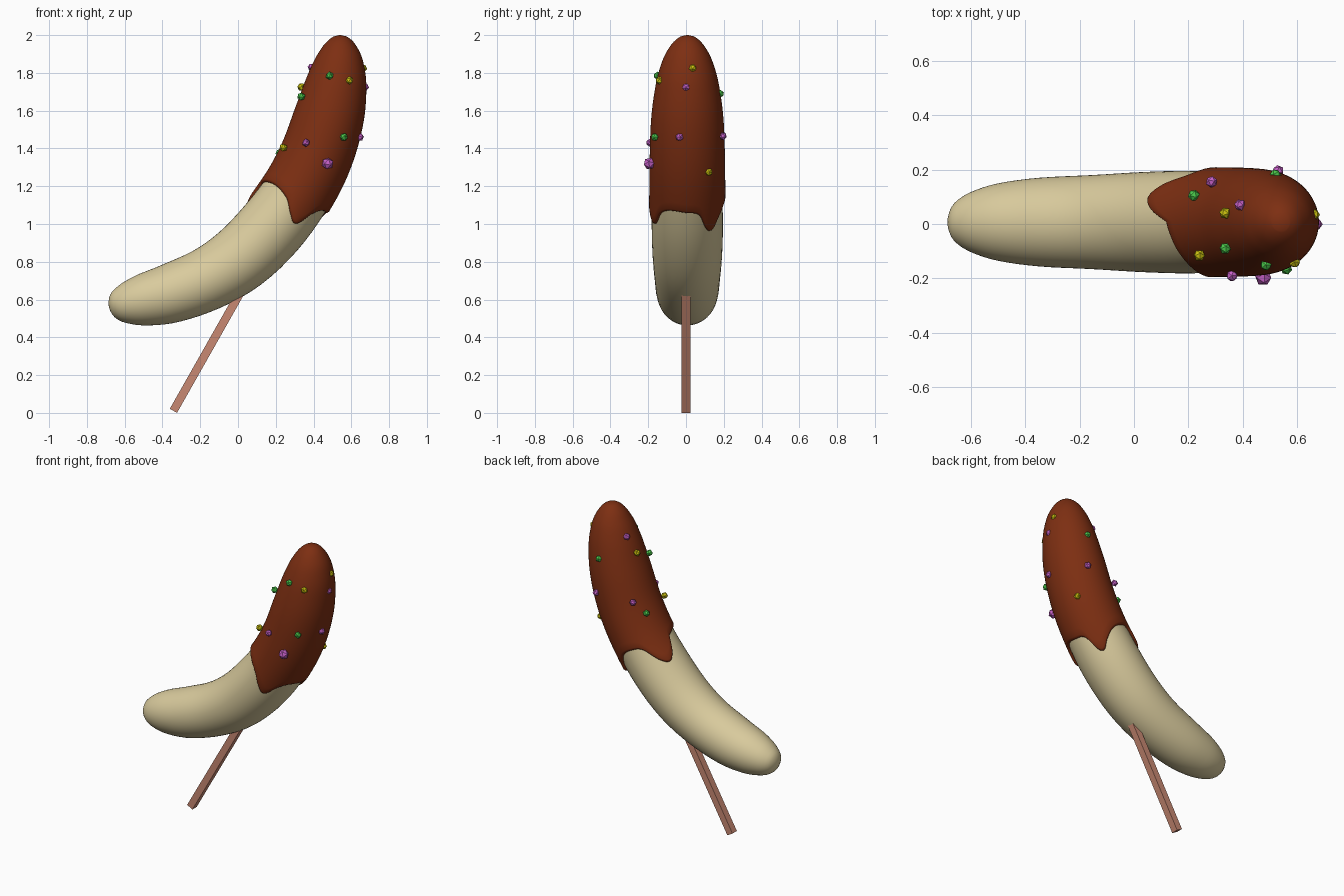
import bpy
import bmesh
import math
from mathutils import Vector

old = bpy.data.objects.get("Cube")
if old:
    bpy.data.objects.remove(old, do_unlink=True)


def material(name, rgb):
    mat = bpy.data.materials.new(name)
    mat.use_nodes = True
    color = (*rgb, 1)
    mat.diffuse_color = color
    shader = mat.node_tree.nodes["Principled BSDF"]
    shader.inputs["Base Color"].default_value = color
    shader.inputs["Roughness"].default_value = 0.6
    return mat


cream = material("cream fruit", (0.70, 0.60, 0.34))
brown = material("chocolate brown", (0.205, 0.028, 0.006))
wood = material("pinkish wood", (0.58, 0.25, 0.17))
pink = material("pink candy", (0.57, 0.12, 0.58))
yellow = material("yellow candy", (0.61, 0.55, 0.005))
green = material("green candy", (0.07, 0.58, 0.07))


def spline(keys, values, t):
    """Smooth curve through values placed at increasing keys."""
    last = len(keys) - 1
    t = min(max(t, keys[0]), keys[last])
    i = max(k for k in range(last) if keys[k] <= t)

    def slope(k):
        a, b = max(k - 1, 0), min(k + 1, last)
        return (values[b] - values[a]) / (keys[b] - keys[a])

    h = keys[i + 1] - keys[i]
    s = (t - keys[i]) / h
    ease = s * s * (3 - 2 * s)
    return (values[i] * (1 - ease) + values[i + 1] * ease
            + slope(i) * (h * s * (1 - s) ** 2)
            - slope(i + 1) * (h * s * s * (1 - s)))


# Fruit centre line: x, z, radius (the squared radius is interpolated for round ends)
spine = [(-0.685, 0.57, 0), (-0.66, 0.573, 0.068), (-0.6, 0.58, 0.107), (-0.5, 0.598, 0.138),
         (-0.35, 0.635, 0.158), (-0.15, 0.715, 0.168), (0.02, 0.825, 0.178),
         (0.18, 0.985, 0.183), (0.31, 1.16, 0.18), (0.41, 1.35, 0.178),
         (0.48, 1.56, 0.17), (0.52, 1.74, 0.146), (0.536, 1.86, 0.113),
         (0.54, 1.94, 0.07), (0.54, 1.985, 0)]
nodes = [Vector((x, z, r * r)) for x, z, r in spine]
lengths = [0.0]
for a, b in zip(nodes, nodes[1:]):
    lengths.append(lengths[-1] + (b.xy - a.xy).length)
TOTAL = lengths[-1]
Y_CENTRE = 0.007


def fruit_point(u, angle):
    """Point on the fruit skin; angle 0 is the outer side of the bend, 90 the back."""
    c = spline(lengths, nodes, u)
    step = 0.004
    t = (spline(lengths, nodes, u + step) - spline(lengths, nodes, u - step)).xy.normalized()
    r = math.sqrt(max(c.z, 0))
    out = r * math.cos(angle)
    return Vector((c.x + t.y * out, Y_CENTRE + 1.03 * r * math.sin(angle), c.y - t.x * out))


def coated_point(u, angle, thickness):
    """Skin point pushed outward by the coating thickness."""
    e = 0.003
    u = min(u, TOTAL - 2 * e)
    along = fruit_point(u + e, angle) - fruit_point(u - e, angle)
    around = fruit_point(u, angle + e) - fruit_point(u, angle - e)
    return fruit_point(u, angle) + around.cross(along).normalized() * thickness


def finish(name, bm, mat, smooth=False):
    mesh = bpy.data.meshes.new(name)
    bmesh.ops.recalc_face_normals(bm, faces=bm.faces)
    bm.to_mesh(mesh)
    bm.free()
    mesh.materials.append(mat)
    if smooth:
        mesh.shade_smooth()
    obj = bpy.data.objects.new(name, mesh)
    bpy.context.collection.objects.link(obj)
    return obj


def loft(name, rows, mat):
    """Skin closed rings of points; rings shrunk to a point become poles."""
    bm = bmesh.new()
    rings = [[bm.verts.new(p) for p in row] for row in rows]
    for low, high in zip(rings, rings[1:]):
        for j in range(len(low)):
            k = (j + 1) % len(low)
            bm.faces.new((low[j], low[k], high[k], high[j]))
    bmesh.ops.remove_doubles(bm, verts=bm.verts, dist=0.00005)
    return finish(name, bm, mat, smooth=True)


# Fruit body
SIDES, ROWS = 48, 56
rows = []
for i in range(ROWS + 1):
    u = TOTAL * (1 - math.cos(math.pi * i / ROWS)) / 2
    rows.append([fruit_point(u, math.tau * j / SIDES) for j in range(SIDES)])
loft("fruit_body", rows, cream)

# Chocolate coating: its dripping rim as angle, length along the fruit
rim = [(-180, 1.14), (-160, 1.165), (-130, 1.18), (-100, 1.155), (-80, 1.10),
       (-62, 1.075), (-48, 1.16), (-30, 1.2), (0, 1.2), (20, 1.18), (32, 1.09), (42, 1.075),
       (55, 1.12), (75, 1.165), (100, 1.17), (120, 1.14), (138, 1.03),
       (153, 0.985), (167, 1.03), (180, 1.14)]
rim_angles = [a for a, _ in rim]
rim_lengths = [u for _, u in rim]
SIDES, ROWS, THICK = 108, 36, 0.016
angles = [-math.pi + math.tau * j / SIDES for j in range(SIDES)]
starts = [spline(rim_angles, rim_lengths, math.degrees(a)) for a in angles]
rows = []
for shift, depth in ((0, -0.4), (0, 0.3), (0.005, 0.75)):  # rounded lip
    rows.append([coated_point(u + shift, a, THICK * depth) for u, a in zip(starts, angles)])
for i in range(ROWS):
    f = math.sin(math.pi / 2 * i / ROWS)
    rows.append([coated_point(u + 0.014 + f * (TOTAL - u - 0.014), a, THICK)
                 for u, a in zip(starts, angles)])
tip = fruit_point(TOTAL, 0) + Vector((0, 0, THICK))
rows.append([tip] * SIDES)
loft("chocolate_coating", rows, brown)

# Stick: square rod running up into the fruit
foot, top = Vector((-0.342, 0, 0.011)), Vector((0.02, 0, 0.65))
bm = bmesh.new()
bmesh.ops.create_cube(bm, size=1)
stick = finish("stick", bm, wood)
stick.location = (foot + top) / 2
stick.scale = (0.044, 0.046, (top - foot).length)
stick.rotation_euler.y = math.atan2(top.x - foot.x, top.z - foot.z)

# Candy sprinkles on the coating
sprinkles = {
    pink: [(0.36, -0.19, 1.43), (0.475, -0.195, 1.32), (0.39, 0.07, 1.83), (0.672, 0, 1.725),
           (0.645, -0.035, 1.46), (0.53, 0.195, 1.465), (0.285, 0.155, 1.45)],
    yellow: [(0.59, -0.14, 1.76), (0.24, -0.115, 1.405), (0.335, 0.04, 1.725),
             (0.662, 0.035, 1.825), (0.55, 0.12, 1.275)],
    green: [(0.485, -0.15, 1.785), (0.335, -0.09, 1.675), (0.56, -0.165, 1.46),
            (0.52, 0.18, 1.69), (0.22, 0.105, 1.375)],
}
for mat, spots in sprinkles.items():
    for n, spot in enumerate(spots):
        big = mat is pink and n == 1
        bm = bmesh.new()
        bmesh.ops.create_icosphere(bm, subdivisions=1, radius=0.032 if big else 0.022)
        sprinkle = finish(mat.name.split()[0] + "_sprinkle", bm, mat)
        sprinkle.location = spot
        sprinkle.rotation_euler = (n, 2 * n, 0)
